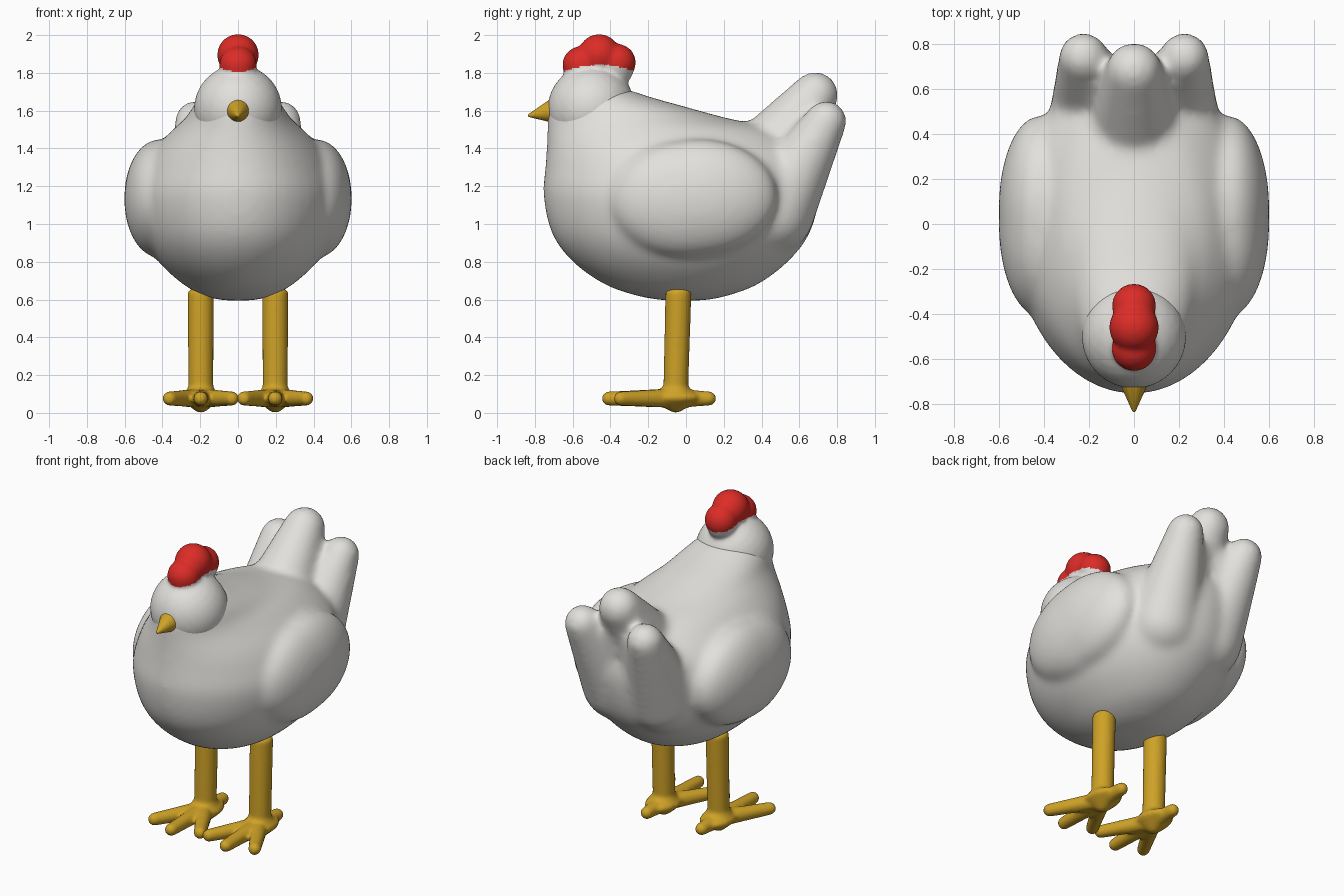
import bpy, bmesh, math

if "Cube" in bpy.data.objects:
    bpy.data.objects.remove(bpy.data.objects["Cube"])


def material(name, rgb):
    m = bpy.data.materials.new(name)
    m.diffuse_color = (*rgb, 1)
    m.use_nodes = True
    m.node_tree.nodes["Principled BSDF"].inputs["Base Color"].default_value = m.diffuse_color
    return m


WHITE = material("white_feathers", (0.76, 0.75, 0.72))
RED = material("red_comb", (0.72, 0.025, 0.02))
YELLOW = material("yellow_legs", (0.62, 0.36, 0.02))

# Evenly spread unit directions for building ellipsoids
N = 300
DIRS = []
for i in range(N):
    h = 1 - 2 * (i + 0.5) / N
    a = i * math.pi * (3 - math.sqrt(5))
    r = math.sqrt(1 - h * h)
    DIRS.append((r * math.cos(a), r * math.sin(a), h))


def hull(bm, *blobs):
    """Convex hull around ellipsoids given as (centre, radius or radii)."""
    vs = []
    for c, r in blobs:
        r = r if isinstance(r, tuple) else (r, r, r)
        vs += [bm.verts.new([c[k] + r[k] * d[k] for k in range(3)]) for d in DIRS]
    bmesh.ops.convex_hull(bm, input=vs)
    loose = [v for v in vs if v.is_valid and not v.link_faces]
    bmesh.ops.delete(bm, geom=loose, context='VERTS')


def finish(bm, name, mats, voxel, smooth):
    """Fuse the pieces of a part into one smooth skin."""
    bmesh.ops.recalc_face_normals(bm, faces=bm.faces)
    me = bpy.data.meshes.new(name)
    bm.to_mesh(me)
    bm.free()
    ob = bpy.data.objects.new(name, me)
    bpy.context.collection.objects.link(ob)
    bpy.ops.object.select_all(action='DESELECT')
    ob.select_set(True)
    bpy.context.view_layer.objects.active = ob
    if voxel:
        m = ob.modifiers.new("fuse", 'REMESH')
        m.mode = 'VOXEL'
        m.voxel_size = voxel
        s = ob.modifiers.new("soften", 'SMOOTH')
        s.factor = 0.5
        s.iterations = smooth
        bpy.ops.object.modifier_apply(modifier="fuse")
        bpy.ops.object.modifier_apply(modifier="soften")
    ob.data.materials.clear()
    for m in mats:
        ob.data.materials.append(m)
    for p in ob.data.polygons:
        p.material_index = 0
    bpy.ops.object.shade_smooth()
    return ob


def curve(a, b, c, d, t):
    """Smooth curve from b to c."""
    return tuple(0.5 * (2 * q + (s - p) * t + (2 * p - 5 * q + 4 * s - u) * t * t
                        + (3 * q - p - 3 * s + u) * t ** 3) for p, q, s, u in zip(a, b, c, d))


# Body: elliptical rings (height, front y, back y, half width)
rings = [(0.595, -0.12, 0.10, 0.08), (0.62, -0.26, 0.22, 0.18), (0.68, -0.43, 0.38, 0.29),
         (0.80, -0.60, 0.54, 0.42), (0.95, -0.71, 0.655, 0.505), (1.15, -0.755, 0.71, 0.54),
         (1.30, -0.745, 0.71, 0.50), (1.40, -0.738, 0.64, 0.44), (1.50, -0.735, 0.48, 0.345),
         (1.56, -0.735, 0.22, 0.28), (1.62, -0.73, 0.0, 0.24), (1.67, -0.69, -0.18, 0.20),
         (1.71, -0.65, -0.30, 0.16)]
ends = [rings[0]] + rings + [rings[-1]]
fine = [curve(*ends[i:i + 4], t / 4) for i in range(len(rings) - 1) for t in range(4)] + [rings[-1]]
SEG = 48
bm = bmesh.new()
loops = []
for z, f, b, w in fine:
    loops.append([bm.verts.new((w * math.cos(2 * math.pi * k / SEG),
                                (f + b) / 2 + (b - f) / 2 * math.sin(2 * math.pi * k / SEG), z))
                  for k in range(SEG)])
for lo, hi in zip(loops, loops[1:]):
    for k in range(SEG):
        j = (k + 1) % SEG
        bm.faces.new((lo[k], lo[j], hi[j], hi[k]))
bm.faces.new(loops[0][::-1])
bm.faces.new(loops[-1])

# Tail feathers with a web between them, and wings, fused into the body
hull(bm, ((0, 0.33, 1.22), 0.24), ((0, 0.684, 1.682), 0.125))
for s in (-1, 1):
    hull(bm, ((s * 0.16, 0.46, 1.06), 0.22), ((s * 0.225, 0.742, 1.545), 0.11))
    hull(bm, ((0, 0.40, 1.15), 0.25), ((0, 0.635, 1.55), 0.09),
         ((s * 0.21, 0.685, 1.44), 0.09))
    hull(bm, ((s * 0.42, 0.0, 1.13), (0.183, 0.415, 0.31)),
         ((s * 0.42, 0.07, 1.14), (0.183, 0.415, 0.31)))
finish(bm, "body", [WHITE], 0.018, 24)

# Head and comb in one skin, red above the comb line
bm = bmesh.new()
hull(bm, ((0, -0.5, 1.61), 0.233))
hull(bm, ((0, -0.555, 1.835), 0.088), ((0, -0.362, 1.845), 0.088))
for y, z, r in ((-0.555, 1.842, 0.100), (-0.46, 1.895, 0.111), (-0.364, 1.855, 0.099)):
    hull(bm, ((0, y, z - 0.04), r * 0.85), ((0, y, z), r))
head = finish(bm, "head_and_comb", [WHITE, RED], 0.010, 16)
for p in head.data.polygons:
    if p.center.z > 1.842 - 1.0 * (p.center.y + 0.46) ** 2:
        p.material_index = 1

# Beak
bm = bmesh.new()
hull(bm, ((0, -0.715, 1.60), (0.060, 0.02, 0.062)), ((0, -0.828, 1.575), 0.009))
finish(bm, "beak", [YELLOW], 0, 0)

# Legs with a flared foot, three front toes and one back toe
for side, s in (("left", 1), ("right", -1)):
    bm = bmesh.new()
    x = s * 0.197
    hull(bm, ((x, -0.055, 0.10), 0.066), ((x, -0.04, 0.635), (0.069, 0.069, 0.032)))
    hull(bm, ((x, -0.055, 0.082), (0.10, 0.14, 0.045)), ((x, -0.055, 0.05), 0.05))
    hull(bm, ((x, -0.055, 0.09), (0.09, 0.10, 0.04)), ((x, -0.055, 0.15), (0.06, 0.06, 0.02)))
    for tx, ty in ((0, -0.408), (-0.165, -0.345), (0.165, -0.345), (0, 0.122)):
        hull(bm, ((x, -0.055, 0.078), 0.052), ((x + tx, ty, 0.076), 0.038))
    finish(bm, side + "_leg", [YELLOW], 0.011, 6)
